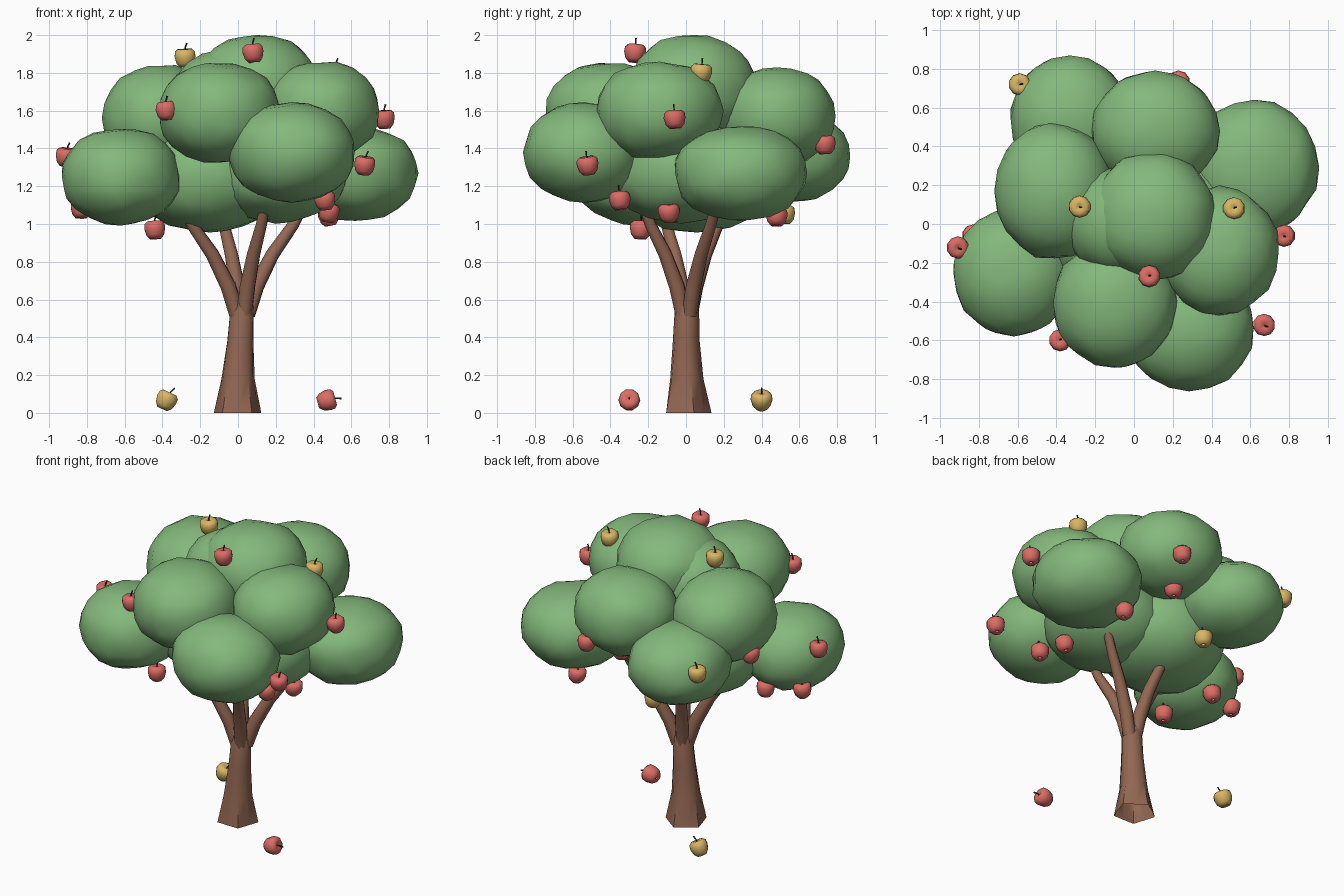
import bpy, bmesh, math, random
from mathutils import Vector, Matrix, noise

if "Cube" in bpy.data.objects:
    bpy.data.objects.remove(bpy.data.objects["Cube"])
random.seed(4)


def material(name, rgb):
    m = bpy.data.materials.new(name)
    m.use_nodes = True
    m.diffuse_color = (*rgb, 1)
    m.node_tree.nodes["Principled BSDF"].inputs["Base Color"].default_value = (*rgb, 1)
    return m


LEAF = material("leaf green", (0.23, 0.48, 0.20))
BARK = material("bark brown", (0.29, 0.135, 0.085))
RED = material("apple red", (0.71, 0.15, 0.13))
YELLOW = material("apple yellow", (0.70, 0.47, 0.13))
STEM = material("stem brown", (0.06, 0.035, 0.02))


def finish(bm, name, mats, angle=60):
    bmesh.ops.recalc_face_normals(bm, faces=bm.faces)
    me = bpy.data.meshes.new(name)
    bm.to_mesh(me)
    bm.free()
    ob = bpy.data.objects.new(name, me)
    bpy.context.collection.objects.link(ob)
    for m in mats:
        me.materials.append(m)
    bpy.ops.object.select_all(action="DESELECT")
    ob.select_set(True)
    bpy.context.view_layer.objects.active = ob
    bpy.ops.object.shade_smooth_by_angle(angle=math.radians(angle))
    return ob


def tube(bm, points, radii, sides, level=False, lobes=None):
    """Skin rings along a path; level keeps the rings flat, lobes makes five ridges."""
    rings = []
    pts = [Vector(p) for p in points]
    for i, (p, r) in enumerate(zip(pts, radii)):
        d = pts[min(i + 1, len(pts) - 1)] - pts[max(i - 1, 0)]
        rot = Matrix.Identity(3) if level else Vector((0, 0, 1)).rotation_difference(d).to_matrix()
        lobe = lobes[i] if lobes else 0
        ring = []
        for k in range(sides):
            a = math.tau * k / sides + 0.3
            rr = r * (1 + lobe * math.cos(5 * (a - 0.3)))
            ring.append(bm.verts.new(p + rot @ Vector((rr * math.cos(a), rr * math.sin(a), 0))))
        rings.append(ring)
    faces = []
    for a, b in zip(rings, rings[1:]):
        for k in range(sides):
            j = (k + 1) % sides
            faces.append(bm.faces.new((a[k], a[j], b[j], b[k])))
    faces.append(bm.faces.new(rings[-1]))
    return faces


# Trunk with a five-ridged flared foot
bm = bmesh.new()
tube(bm, [(-0.003, 0.003, 0), (0, 0, 0.18), (0.012, 0, 0.38), (0.022, 0.005, 0.56), (0.022, 0.005, 0.64)],
     [0.12, 0.088, 0.071, 0.064, 0.04], 10, True, [0.1, 0.05, 0.02, 0, 0])
finish(bm, "trunk", [BARK])

# Branches curving out into the crown
for i, (x, y) in enumerate([(0.31, 0.14), (0.13, -0.20), (-0.26, -0.11), (-0.08, 0.18)]):
    s = Vector((0.022, 0.005, 0))
    e = Vector((x, y, 0))
    path = []
    for t, z in [(0.1, 0.52), (0.26, 0.67), (0.56, 0.84), (0.95, 1.0), (1.3, 1.2)]:
        p = s.lerp(e, t)
        path.append((p.x, p.y, z))
    bm = bmesh.new()
    tube(bm, path, [0.042, 0.043, 0.037, 0.031, 0.023], 8)
    finish(bm, f"branch_{i + 1}", [BARK])

# Leaf clumps: centre, then radii
CLUMPS = [
    ((0.10, 0.04, 1.72), (0.33, 0.33, 0.28)),
    ((-0.41, 0.17, 1.56), (0.31, 0.35, 0.28)),
    ((-0.33, 0.54, 1.36), (0.31, 0.33, 0.24)),
    ((0.11, 0.48, 1.57), (0.33, 0.31, 0.26)),
    ((0.62, 0.29, 1.27), (0.33, 0.35, 0.25)),
    ((0.44, -0.14, 1.60), (0.31, 0.33, 0.26)),
    ((0.285, -0.54, 1.38), (0.335, 0.32, 0.26)),
    ((-0.10, -0.41, 1.59), (0.32, 0.33, 0.265)),
    ((-0.62, -0.25, 1.25), (0.315, 0.33, 0.255)),
    ((-0.05, 0.01, 1.62), (0.31, 0.29, 0.31)),
    ((-0.15, 0.06, 1.25), (0.40, 0.40, 0.29)),
    ((0.20, -0.03, 1.28), (0.38, 0.38, 0.27)),
]
for i, (c, r) in enumerate(CLUMPS):
    bm = bmesh.new()
    bmesh.ops.create_icosphere(bm, subdivisions=3, radius=1)
    shift = Vector((i * 7.3, i * 3.1, i * 5.7))
    for v in bm.verts:
        n = v.co.normalized()
        # slightly boxy side profile, then lumps
        k = (math.hypot(n.x, n.y) ** 2.2 + abs(n.z) ** 2.2) ** (-1 / 2.2)
        k *= 1 + 0.02 * noise.noise(n * 1.4 + shift) + 0.05 * noise.noise(n * 3.2 + shift)
        v.co = Vector(c) + Vector([n[a] * r[a] * k for a in range(3)])
    finish(bm, f"leaf_clump_{i + 1}", [LEAF])


def apple(name, pos, skin, lean, axis):
    """Lathed fruit with a shallow dimple and a bent stem."""
    bm = bmesh.new()
    profile = [(0.008, -0.044), (0.030, -0.050), (0.049, -0.028), (0.058, 0.006),
               (0.055, 0.032), (0.040, 0.046), (0.016, 0.045), (0.005, 0.038)]
    tube(bm, [(0, 0, z) for r, z in profile], [r for r, z in profile], 10, True)
    for f in tube(bm, [(0, 0, 0.03), (0.003, 0, 0.055), (0.012, 0, 0.078)], [0.004, 0.004, 0.005], 5):
        f.material_index = 1
    bm.transform(Matrix.Translation(pos) @ Matrix.Rotation(lean, 4, axis))
    finish(bm, name, [skin, STEM], 75)


# Fruit hanging in the crown
REDS = [(0.08, -0.27, 1.905), (-0.38, -0.60, 1.60), (-0.91, -0.12, 1.355), (-0.83, -0.06, 1.08),
        (-0.44, -0.24, 0.97), (0.67, -0.52, 1.31), (0.775, -0.06, 1.555), (0.48, -0.09, 1.06),
        (0.46, -0.35, 1.125), (0.23, 0.735, 1.42), (0.48, 0.48, 1.04), (0.12, 0.52, 1.31),
        (-0.61, 0.02, 1.06), (-0.645, 0.23, 1.38)]
YELLOWS = [(-0.28, 0.09, 1.88), (-0.59, 0.72, 1.42), (0.515, 0.08, 1.80), (-0.12, 0.52, 1.05)]
for label, spots, skin in (("red", REDS, RED), ("yellow", YELLOWS, YELLOW)):
    for i, p in enumerate(spots):
        axis = Vector((random.uniform(-1, 1), random.uniform(-1, 1), 0.1))
        apple(f"{label}_apple_{i + 1}", p, skin, random.uniform(0.05, 0.2), axis)

# Fallen fruit
apple("fallen_red_apple", (0.47, -0.30, 0.066), RED, 1.3, "Y")
apple("fallen_yellow_apple", (-0.38, 0.40, 0.066), YELLOW, 0.45, "Y")
